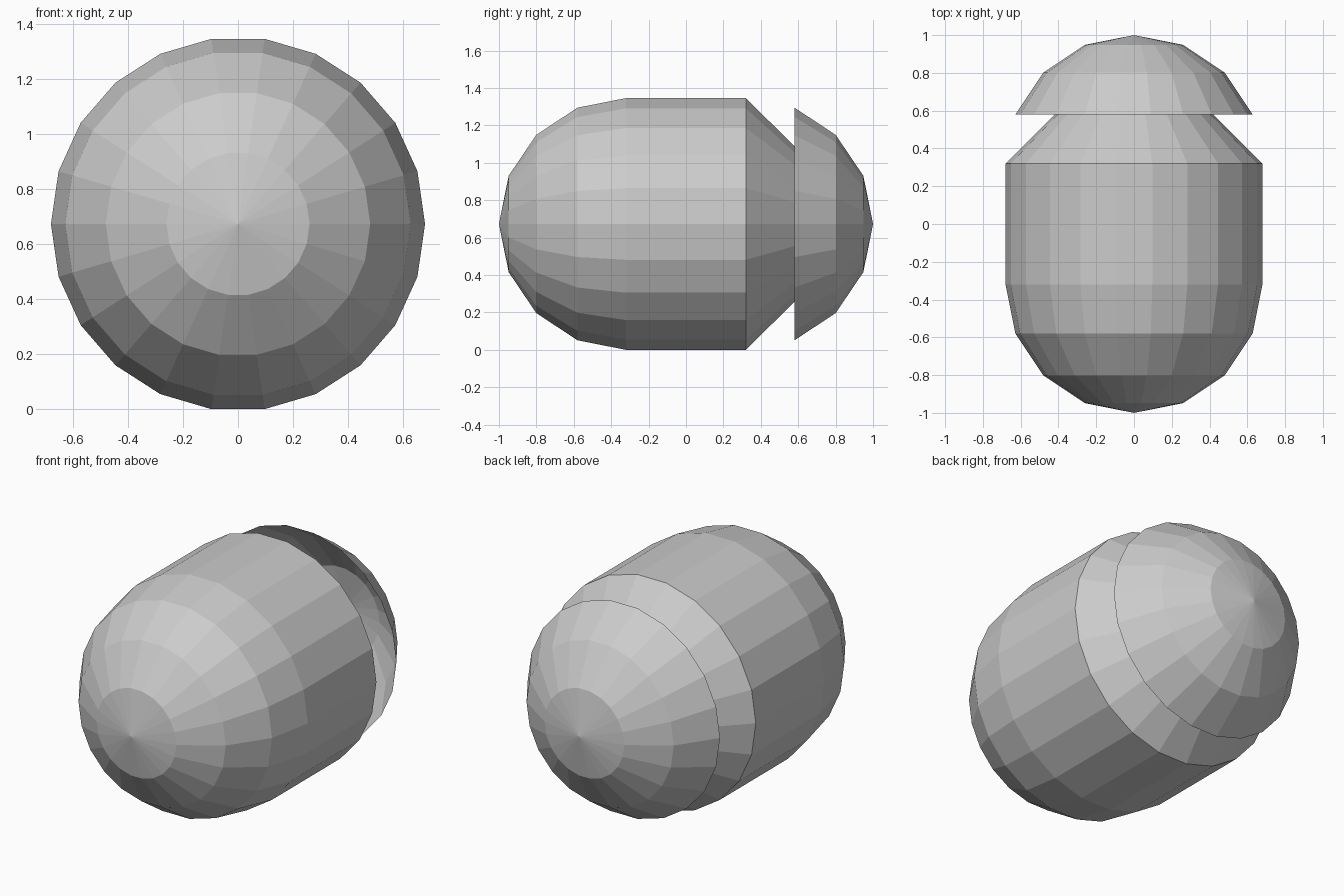
import bpy, bmesh
from math import sin, cos, pi, radians

if "Cube" in bpy.data.objects:
    bpy.data.objects.remove(bpy.data.objects["Cube"])

SIDES = 22
R = 0.68                           # capsule radius
HALF = 1.0 - R                     # half length of the straight barrel
CENTRE_Z = R * cos(pi / SIDES)     # rests on the flat lower facet


def lathe_y(name, profile):
    """Revolve (y, radius) points about the y axis; radius 0 makes a pole."""
    bm = bmesh.new()
    rings = []
    for y, r in profile:
        count = SIDES if r > 1e-6 else 1
        rings.append([bm.verts.new((r * cos(2 * pi * i / SIDES), y,
                                    CENTRE_Z + r * sin(2 * pi * i / SIDES)))
                      for i in range(count)])
    for a, b in zip(rings, rings[1:]):
        for i in range(SIDES):
            j = (i + 1) % SIDES
            quad = [a[i % len(a)], a[j % len(a)], b[j % len(b)], b[i % len(b)]]
            # reversed winding gives outward normals for increasing y
            bm.faces.new(list(dict.fromkeys(reversed(quad))))
    mesh = bpy.data.meshes.new(name)
    bm.to_mesh(mesh)
    bm.free()
    obj = bpy.data.objects.new(name, mesh)
    bpy.context.collection.objects.link(obj)
    return obj


# Quarter arc of the round ends, in 22.5 degree steps from rim to pole
arc = [(HALF + R * sin(radians(22.5 * k)), R * cos(radians(22.5 * k)))
       for k in range(4)] + [(1.0, 0.0)]

# Body: round front, straight barrel, then a cone running to the rear pole
lathe_y("capsule_body", [(-y, r) for y, r in reversed(arc)] + [arc[0], arc[-1]])

# Rear cap: open dome shell over the cone, overhanging the groove
lathe_y("rear_cap", arc[1:])
